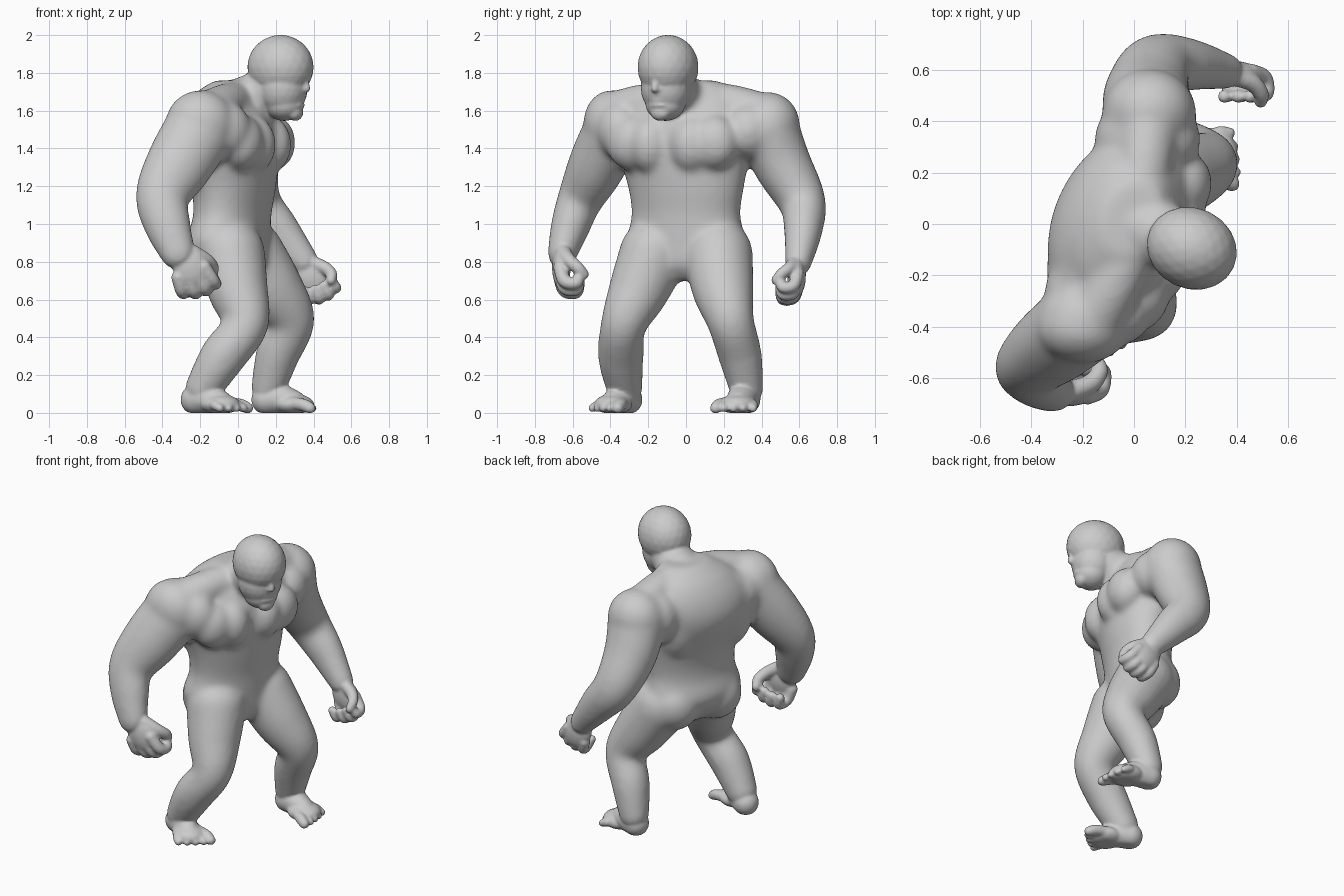
import bpy, bmesh, math
from mathutils import Vector, Matrix

if "Cube" in bpy.data.objects:
    bpy.data.objects.remove(bpy.data.objects["Cube"])

verts, faces = [], []

# unit sphere template, stamped to build every muscle
bm = bmesh.new()
bmesh.ops.create_icosphere(bm, subdivisions=3, radius=1)
S_V = [v.co.copy() for v in bm.verts]
S_F = [[v.index for v in f.verts] for f in bm.faces]
bm.free()


def ball(c, r, yaw=0, basis=None):
    """Ellipsoid with radii r, turned by yaw degrees or by an explicit basis."""
    rot = basis or Matrix.Rotation(math.radians(yaw), 3, 'Z')
    n = len(verts)
    for v in S_V:
        verts.append(Vector(c) + rot @ Vector((v.x * r[0], v.y * r[1], v.z * r[2])))
    faces.extend([i + n for i in f] for f in S_F)


def spline(pts, steps):
    """Catmull-Rom samples through rows of any width."""
    p = [pts[0]] + list(pts) + [pts[-1]]
    out = []
    for i in range(1, len(p) - 2):
        for s in range(steps):
            t = s / steps
            out.append([0.5 * (2 * b + (c - a) * t + (2 * a - 5 * b + 4 * c - d) * t * t
                               + (3 * b - a - 3 * c + d) * t ** 3)
                        for a, b, c, d in zip(*p[i - 1:i + 3])])
    return out + [list(pts[-1])]


def limb(pts, fy=1.0, steps=10):
    for x, y, z, r in spline(pts, steps):
        ball((x, y, z), (r, r * fy, r))


def torso(rows, yaw):
    """Loft of turned ellipses; rows are z, cx, cy, half depth, half width."""
    rot = Matrix.Rotation(math.radians(yaw), 3, 'Z')
    n, k = len(verts), 40
    rings = spline(rows, 6)
    for z, cx, cy, a, b in rings:
        for j in range(k):
            t = 2 * math.pi * j / k
            verts.append(Vector((cx, cy, z)) + rot @ Vector((a * math.cos(t), b * math.sin(t), 0)))
    for i in range(len(rings) - 1):
        for j in range(k):
            q = n + i * k
            faces.append([q + j, q + (j + 1) % k, q + k + (j + 1) % k, q + k + j])
    faces.append([n + j for j in reversed(range(k))])
    faces.append([n + (len(rings) - 1) * k + j for j in range(k)])


def fuse(name, voxel, rounds):
    """Merge all stamped pieces into one softened skin object."""
    mesh = bpy.data.meshes.new(name)
    mesh.from_pydata([(v.x, v.y, max(v.z, 0)) for v in verts], [], faces)
    ob = bpy.data.objects.new(name, mesh)
    bpy.context.collection.objects.link(ob)
    m = ob.modifiers.new("fuse", 'REMESH')
    m.mode, m.voxel_size, m.use_smooth_shade = 'VOXEL', voxel, True
    s = ob.modifiers.new("soften", 'SMOOTH')
    s.factor, s.iterations = .5, rounds
    return ob


def hand(wrist, d, n, s):
    """Half-closed fist: d points to the knuckles, n out of the palm."""
    d, n = Vector(d).normalized(), Vector(n).normalized()
    w = Vector((-d.z, 0, d.x))
    o = Vector(wrist)
    at = lambda a, b, c: o + s * (a * d + b * w + c * n)
    row = lambda p, r: (*p, r * s)
    ball(at(.09, .01, .0), (.115, .095, .05), basis=Matrix((d, w, n)).transposed())
    for i in range(4):
        b = .08 - .05 * i
        e = (0, .012, .006, -.015)[i]
        limb([row(at(.11, b * .85, -.005), .033), row(at(.185 + e, b, .015), .031),
              row(at(.195 + e, b, .07), .028), row(at(.145 + e, b * .95, .085), .025)], steps=6)
    limb([row(at(.03, .045, .01), .036), row(at(.085, .085, .035), .033),
          row(at(.125, .095, .075), .029), row(at(.15, .075, .105), .024)], steps=6)


def foot(heel, yaw, side):
    """side = +1 when the big toe lies toward +y."""
    rot = Matrix.Rotation(math.radians(yaw), 3, 'Z')
    at = lambda a, b, z: Vector((heel[0], heel[1], 0)) + rot @ Vector((a, b * side, z))
    limb([(*at(.0, 0, .07), .08), (*at(.07, 0, .075), .08), (*at(.15, 0, .055), .065)])
    ball(at(.15, .0, .045), (.11, .1, .055), yaw)
    for i in range(5):
        b, a = .085 - .043 * i, (.265, .265, .25, .23, .205)[i]
        r = .034 if i == 0 else .025
        limb([(*at(.16, b * .75, .05), r), (*at(a - .04, b, .042), r), (*at(a, b * 1.1, .025), r * .9)], steps=6)


# torso, twisted so the left side leads
YAW = -21
torso([(.70, .00, .0, .08, .10), (.78, -.02, .0, .16, .26), (.90, -.05, .0, .20, .325),
       (1.05, -.03, .0, .19, .30), (1.20, -.025, .0, .21, .32), (1.42, -.055, -.01, .26, .37),
       (1.56, -.055, .0, .245, .37), (1.68, -.045, .02, .18, .28), (1.76, -.01, .02, .11, .15)], YAW)
fwd = Vector((math.cos(math.radians(YAW)), math.sin(math.radians(YAW)), 0))
left = Vector((-fwd.y, fwd.x, 0))
for s in (-1, 1):
    # chest, back and buttock muscles
    ball(Vector((.11, -.075, 1.42)) + left * .115 * s, (.135, .12, .16), YAW)
    ball(Vector((.10, -.07, 1.43)) + left * .23 * s, (.12, .14, .15), YAW)
    ball(Vector((-.12, .0, 1.42)) + left * .18 * s, (.155, .17, .26), YAW)
    ball(Vector((-.075, .02, .86)) + left * .15 * s, (.165, .165, .17), YAW)

# neck and shoulder slopes
limb([(-.02, .01, 1.62, .14), (.08, -.03, 1.67, .13), (.19, -.08, 1.73, .125)])
limb([(.02, .05, 1.65, .11), (.04, .24, 1.63, .11), (.06, .42, 1.56, .13)])
limb([(.0, -.06, 1.65, .11), (-.08, -.24, 1.63, .11), (-.17, -.38, 1.57, .13)])

# shoulder caps bridging the chest and back
for c, r in [((-.2, -.40, 1.53), (.185, .145, .18)), ((-.09, -.35, 1.5), (.16, .13, .16)),
             ((-.17, -.27, 1.5), (.18, .17, .17)), ((.06, .44, 1.52), (.18, .165, .18)),
             ((.0, .33, 1.5), (.155, .15, .17)), ((.12, .33, 1.49), (.14, .14, .15))]:
    ball(c, r)

# arms
limb([(-.19, -.37, 1.52, .19), (-.31, -.47, 1.32, .178), (-.40, -.555, 1.15, .143),
      (-.375, -.61, 1.0, .125), (-.32, -.655, .85, .095)], .83)
limb([(.06, .43, 1.51, .185), (.05, .51, 1.32, .168), (.09, .615, 1.12, .138),
      (.21, .62, .97, .115), (.35, .595, .80, .08)], .9)

# legs
limb([(-.04, -.17, .84, .185), (.0, -.25, .65, .16), (.04, -.33, .47, .122),
      (-.08, -.345, .30, .122), (-.185, -.325, .13, .097)])
limb([(.06, .17, .84, .185), (.18, .195, .66, .165), (.28, .235, .49, .126),
      (.21, .285, .31, .117), (.16, .32, .13, .092)])

# settle the large muscles into each other before adding fine parts
core = fuse("core", .016, 14)
deps = bpy.context.evaluated_depsgraph_get()
soft = core.evaluated_get(deps).to_mesh()
verts = [v.co.copy() for v in soft.vertices]
faces = [list(p.vertices) for p in soft.polygons]
bpy.data.objects.remove(core)

# head with heavy skull cap, face, brow, nose and lips
FACE = -25
ball((.225, -.095, 1.83), (.18, .158, .172), FACE)
ball((.235, -.105, 1.72), (.135, .135, .15), FACE)
ball((.245, -.11, 1.635), (.105, .105, .09), FACE)
turn = Matrix.Rotation(math.radians(FACE), 3, 'Z')
face = lambda a, b, z: Vector((.235, -.105, z)) + turn @ Vector((a, b, 0))
ball(face(.105, 0, 1.79), (.045, .10, .03), FACE)
limb([(*face(.122, 0, 1.78), .016), (*face(.138, 0, 1.74), .018), (*face(.142, 0, 1.715), .02)])
for s in (-1, 1):
    ball(face(.125, .018 * s, 1.712), (.018, .014, .012), FACE)
ball(face(.10, 0, 1.658), (.026, .052, .014), FACE)
ball(face(.10, 0, 1.628), (.024, .048, .013), FACE)
ball(face(.075, 0, 1.59), (.04, .055, .045), FACE)

# hands and feet
hand((-.30, -.66, .86), (.38, 0, -.92), (.12, 1, 0), 1.15)
hand((.335, .585, .80), (.5, 0, -.87), (.1, -1, 0), 1.05)
foot((-.225, -.31, 0), -30, 1)
foot((.15, .315, 0), -15, -1)

# one skin standing flat on the ground
fuse("body", .009, 5)
